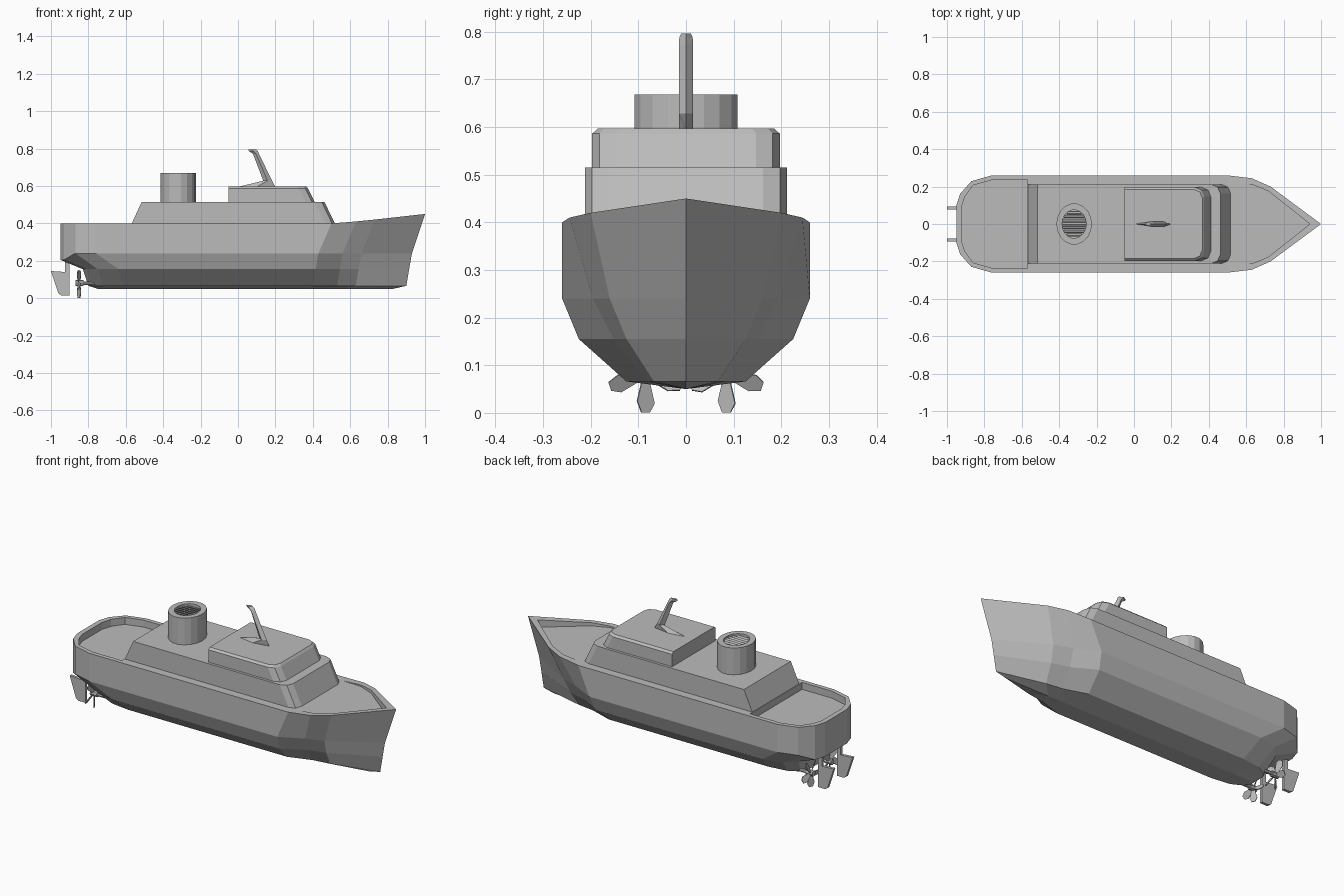
import bpy, bmesh, math
from mathutils import Matrix, Vector

cube = bpy.data.objects.get("Cube")
if cube:
    bpy.data.objects.remove(cube, do_unlink=True)

grey = bpy.data.materials.new("plain grey")
grey.use_nodes = True
grey.diffuse_color = (0.5, 0.5, 0.5, 1)
grey.node_tree.nodes["Principled BSDF"].inputs["Base Color"].default_value = (0.5, 0.5, 0.5, 1)


def finish(name, bm):
    bmesh.ops.remove_doubles(bm, verts=bm.verts, dist=0.0005)
    bmesh.ops.recalc_face_normals(bm, faces=bm.faces)
    mesh = bpy.data.meshes.new(name)
    bm.to_mesh(mesh)
    bm.free()
    mesh.materials.append(grey)
    ob = bpy.data.objects.new(name, mesh)
    bpy.context.collection.objects.link(ob)
    return ob


def bridge(bm, rings):
    """Skin matching closed rings with quads and return their vertices."""
    rows = [[bm.verts.new(p) for p in ring] for ring in rings]
    for a, b in zip(rows, rows[1:]):
        for i in range(len(a)):
            j = (i + 1) % len(a)
            bm.faces.new((a[i], a[j], b[j], b[i]))
    return rows


def loft(name, rings):
    bm = bmesh.new()
    rows = bridge(bm, rings)
    bm.faces.new(rows[0])
    bm.faces.new(rows[-1])
    return finish(name, bm)


def prism(name, half, z0, z1):
    """Vertical prism from a half outline mirrored across the centreline."""
    outline = half + [(x, -y) for x, y in reversed(half) if y > 0]
    return loft(name, [[(x, y, z) for x, y in outline] for z in (z0, z1)])


def cut(target, cutter):
    mod = target.modifiers.new("well", "BOOLEAN")
    mod.operation = "DIFFERENCE"
    mod.solver = "EXACT"
    mod.object = cutter
    cutter.hide_render = True
    bpy.context.view_layer.objects.active = target
    bpy.ops.object.modifier_apply(modifier=mod.name)
    bpy.data.objects.remove(cutter, do_unlink=True)


# Hull: each level has height, stern x, bow x, half beam, bow fullness
levels = [(0.05, -0.75, 0.83, 0, 1), (0.066, -0.80, 0.9, 0.125, 0.7),
          (0.155, -0.83, 0.915, 0.225, 0.72), (0.24, -0.95, 0.93, 0.26, 0.8),
          (0.40, -0.95, 1.0, 0.26, 1)]
stern = [(0, 0), (0, 0.38), (0.02, 0.62), (0.08, 0.88), (0.19, 1)]
bow = [(0.5, 1, 0), (0.37, 0.94, 0.01), (0.27, 0.77, 0.02), (0, 0, 0.05)]


def hull_ring(level):
    z, x0, x1, beam, full = level
    side = []
    for d, w in stern:
        lift = -0.035 if z == 0.24 and d < 0.05 else 0
        side.append((x0 + d, w * beam, z + lift))
    for d, w, sheer in bow:
        w *= 1 if w == 1 else full
        side.append((x1 - d, w * beam, z + (sheer if z == 0.40 else 0)))
    return side + [(x, -y, z) for x, y, z in side[-2:0:-1]]


bm = bmesh.new()
top = bridge(bm, [hull_ring(l) for l in levels])[-1]
n = len(top)
for i in range(n // 2):
    strip = [top[i], top[i + 1], top[-i - 1], top[-i % n]]
    bm.faces.new(list(dict.fromkeys(strip)))
hull = finish("hull", bm)

# Sunken stern deck and bow deck behind their bulwarks
cut(hull, prism("stern_well", [(-0.57, 0.235), (-0.76, 0.235), (-0.86, 0.207),
                               (-0.905, 0.145), (-0.922, 0.09)], 0.36, 0.5))
cut(hull, prism("bow_well", [(0.50, 0.216), (0.63, 0.212), (0.72, 0.175),
                             (0.94, 0)], 0.401, 0.6))


def house(name, sections):
    """Deckhouse with square back corners and rounded front corners."""
    rings = []
    for z, x0, x1, y, c in sections:
        half = [(x0, y), (x1 - c, y), (x1 - 0.3 * c, y - 0.3 * c), (x1, y - c)]
        rings.append([(px, py, z) for px, py in half]
                     + [(px, -py, z) for px, py in reversed(half)])
    return loft(name, rings)


house("lower_deckhouse", [(0.395, -0.57, 0.52, 0.212, 0.05),
                          (0.515, -0.515, 0.462, 0.212, 0.05)])
house("upper_deckhouse", [(0.51, -0.05, 0.413, 0.197, 0.05),
                          (0.586, -0.05, 0.375, 0.197, 0.05),
                          (0.597, -0.05, 0.365, 0.185, 0.045)])

# Oval funnel with a recessed grille
FX, OVAL = -0.32, 1.16


def oval(r, z, sides=18):
    return [(FX + r * math.cos(math.tau * i / sides),
             OVAL * r * math.sin(math.tau * i / sides), z) for i in range(sides)]


loft("funnel", [oval(0.095, 0.51), oval(0.095, 0.668), oval(0.065, 0.668),
                oval(0.065, 0.63)])
bm = bmesh.new()
for k in range(-3, 4):
    y = k * 0.02
    length = 0.13 * math.sqrt(1 - (y / (0.065 * OVAL)) ** 2)
    m = (Matrix.Translation((FX, y, 0.65)) @ Matrix.Rotation(0.5, 4, "X")
         @ Matrix.Diagonal((length, 0.006, 0.022, 1)))
    bmesh.ops.create_cube(bm, size=1, matrix=m)
finish("funnel_grille", bm)

# Raked mast with a diamond section
mast = [(0.595, 0.0, 0.2, 0.015), (0.628, 0.135, 0.182, 0.015),
        (0.772, 0.08, 0.112, 0.015), (0.788, 0.055, 0.105, 0.014),
        (0.796, 0.055, 0.095, 0.01)]
loft("mast", [[(a, 0, z), ((a + b) / 2, t, z), (b, 0, z), ((a + b) / 2, -t, z)]
              for z, a, b, t in mast])

# Rudders, shafts and five-bladed propellers on both sides
rudder = [(-1, 0.145), (-0.925, 0.14), (-0.925, 0.22), (-0.9, 0.22),
          (-0.9, 0.015), (-0.945, 0.015), (-0.96, 0.025)]
blade = [(0.01, -0.008), (0.06, -0.021), (0.079, -0.01), (0.079, 0.01),
         (0.055, 0.02), (0.01, 0.008)]
for side, s in (("left", 1), ("right", -1)):
    y = 0.085 * s
    loft(side + "_rudder", [[(px, y + t, pz) for px, pz in rudder]
                            for t in (-0.008, 0.008)])
    bm = bmesh.new()
    for x0, x1, r in ((-0.868, -0.825, 0.016), (-0.83, -0.70, 0.01)):
        m = Matrix.Translation(((x0 + x1) / 2, y, 0.08)) @ Matrix.Rotation(math.pi / 2, 4, "Y")
        bmesh.ops.create_cone(bm, cap_ends=True, segments=8, radius1=r, radius2=r,
                              depth=x1 - x0, matrix=m)
    finish(side + "_shaft", bm)
    bm = bmesh.new()
    for k in range(5):
        m = (Matrix.Translation((-0.85, y, 0.08))
             @ Matrix.Rotation(math.pi + math.tau * k / 5, 4, "X")
             @ Matrix.Rotation(0.5 * s, 4, "Z"))
        rows = bridge(bm, [[m @ Vector((t, w, r)) for r, w in blade]
                           for t in (-0.002, 0.002)])
        for row in rows:
            bm.faces.new(row)
    finish(side + "_propeller", bm)
